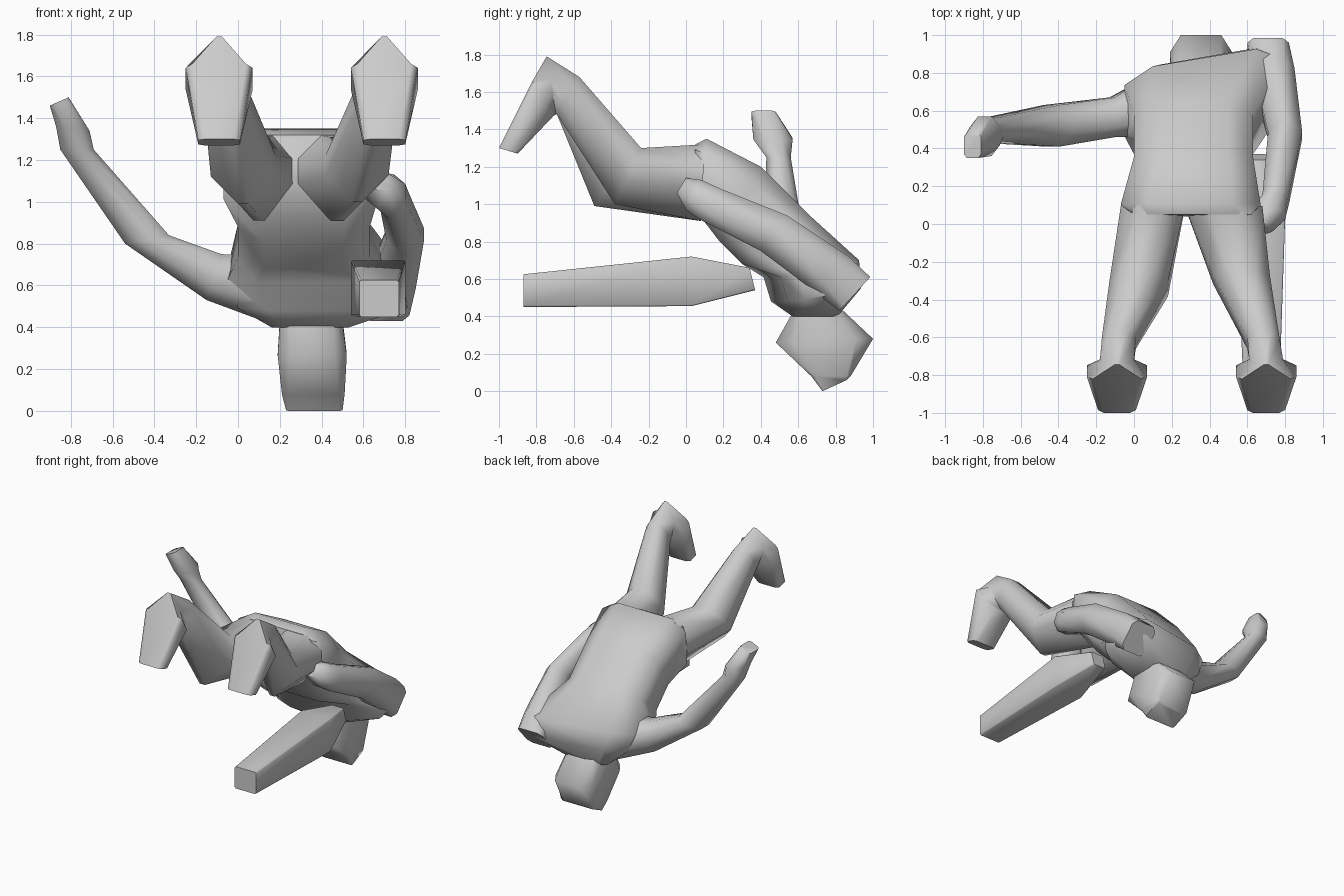
import bpy, bmesh, math
from mathutils import Vector


def loft(name, axis, rings):
    """Octagonal loft. Ring = (point a, point b, lo, hi, k, skew, ka): a and b are
    opposite contour points in the plane across `axis`, lo..hi the extent along it,
    k the squareness (ka on the a side), skew a y-shift growing towards hi."""
    bm = bmesh.new()
    loops = []
    for a, b, lo, hi, *opt in rings:
        k = opt[0] if opt else 0.45
        skew = opt[1] if len(opt) > 1 else 0
        n = opt[2] if len(opt) > 2 else k
        a, b = Vector(a), Vector(b)
        loop = []
        for s, t in ((1, k), (k, 1), (-k, 1), (-1, k), (-1, -n), (-n, -1), (n, -1), (1, -n)):
            p = (a + b) / 2 + (b - a) / 2 * t
            w = (lo + hi) / 2 + (hi - lo) / 2 * s
            co = (w, p.x + skew * s, p.y) if axis == 'x' else (p.x, w, p.y)
            loop.append(bm.verts.new(co))
        loops.append(loop)
    for l0, l1 in zip(loops, loops[1:]):
        for i in range(8):
            j = (i + 1) % 8
            bm.faces.new((l0[i], l0[j], l1[j], l1[i]))
    bm.faces.new(loops[0])
    bm.faces.new(loops[-1])
    bmesh.ops.recalc_face_normals(bm, faces=bm.faces)
    mesh = bpy.data.meshes.new(name)
    bm.to_mesh(mesh)
    bm.free()
    ob = bpy.data.objects.new(name, mesh)
    bpy.context.collection.objects.link(ob)
    bpy.ops.object.select_all(action='DESELECT')
    ob.select_set(True)
    bpy.context.view_layer.objects.active = ob
    bpy.ops.object.shade_smooth_by_angle(angle=math.radians(60))
    return ob


# Torso, from hips down to the neck base (figure is tumbling head down)
loft("torso", 'x', [
    ((0.04, 1.10), (0.05, 1.32), 0.0, 0.62, 0.75),
    ((0.08, 0.93), (0.11, 1.35), -0.07, 0.67, 0.6),
    ((0.18, 0.80), (0.40, 1.20), 0.0, 0.63, 0.6),
    ((0.30, 0.68), (0.65, 0.95), 0.0, 0.63, 0.6),
    ((0.46, 0.61), (0.88, 0.70), -0.05, 0.79, 0.65, 0.07),
    ((0.50, 0.48), (0.89, 0.55), 0.0, 0.81, 0.65, 0.07),
    ((0.57, 0.40), (0.81, 0.40), 0.16, 0.53, 0.7),
])

# Head with neck
loft("head", 'x', [
    ((0.54, 0.55), (0.80, 0.55), 0.22, 0.50, 0.7),
    ((0.57, 0.42), (0.83, 0.44), 0.20, 0.50, 0.7),
    ((0.48, 0.26), (1.00, 0.28), 0.19, 0.52, 0.65),
    ((0.67, 0.08), (0.88, 0.08), 0.21, 0.51, 0.8),
    ((0.73, 0.00), (0.86, 0.06), 0.23, 0.50, 0.9),
])

# Legs with feet: keeled underside, own knee depth and sideways placement
for side, knee, spans, fx in (
    ("left", (-0.49, 0.99), ((-0.07, 0.27), (-0.13, 0.18), (-0.17, 0.01)), -0.09),
    ("right", (-0.38, 1.00), ((0.27, 0.68), (0.42, 0.72), (0.60, 0.77)), 0.70),
):
    loft(side + "_leg", 'x', [
        ((0.08, 0.91), (0.10, 1.32), *spans[0], 0.45, 0, 0.15),
        (knee, (-0.24, 1.30), *spans[1], 0.5, 0, 0.15),
        ((-0.69, 1.48), (-0.57, 1.68), *spans[2], 0.5),
        ((-0.695, 1.48), (-0.745, 1.79), fx - 0.09, fx + 0.09, 0.15),
        ((-0.71, 1.47), (-0.82, 1.66), fx - 0.16, fx + 0.16, 0.8, 0, 0.3),
        ((-0.90, 1.27), (-1.00, 1.30), fx - 0.10, fx + 0.10, 0.7),
    ])

# Outstretched arm and hand
loft("left_arm", 'y', [
    ((0.12, 0.43), (0.08, 0.74), 0.46, 0.80),
    ((-0.15, 0.53), (-0.08, 0.75), 0.46, 0.67),
    ((-0.54, 0.80), (-0.33, 0.84), 0.41, 0.63, 0.4),
    ((-0.85, 1.25), (-0.69, 1.25), 0.43, 0.56),
    ((-0.87, 1.36), (-0.71, 1.34), 0.36, 0.57),
    ((-0.90, 1.46), (-0.81, 1.50), 0.35, 0.48, 0.7),
])

# Bent arm with the hand resting on the hip
loft("right_arm", 'x', [
    ((0.82, 0.43), (0.985, 0.61), 0.60, 0.82, 0.7),
    ((0.68, 0.54), (0.87, 0.72), 0.63, 0.85, 0.5),
    ((0.40, 0.75), (0.54, 0.94), 0.71, 0.89, 0.3),
    ((0.07, 0.92), (0.19, 1.08), 0.68, 0.82),
    ((0.00, 0.97), (0.08, 1.13), 0.61, 0.80),
    ((-0.05, 1.06), (0.00, 1.14), 0.58, 0.73, 0.7),
])

# Loose tapered board beneath the figure
loft("board", 'x', [
    ((-0.87, 0.45), (-0.87, 0.625), 0.58, 0.77, 0.9),
    ((0.03, 0.455), (0.03, 0.72), 0.54, 0.80, 0.95),
    ((0.37, 0.54), (0.34, 0.66), 0.59, 0.70, 0.85),
])
